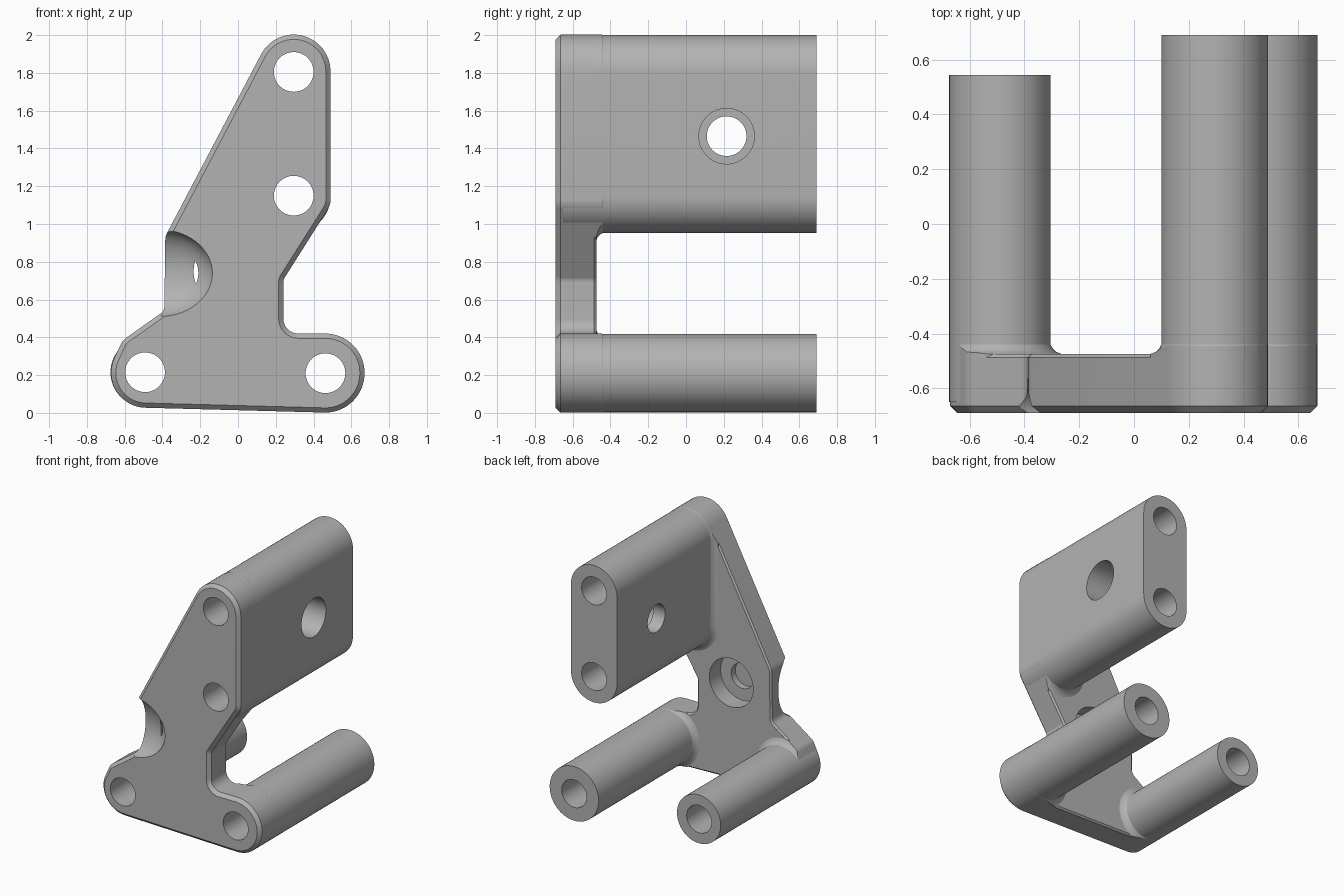
import bpy, bmesh, math
from mathutils import Vector

if "Cube" in bpy.data.objects:
    bpy.data.objects.remove(bpy.data.objects["Cube"])

grey = bpy.data.materials.new("plain grey")
grey.use_nodes = True
GREY = (0.45, 0.45, 0.45, 1)
grey.diffuse_color = GREY
grey.node_tree.nodes["Principled BSDF"].inputs["Base Color"].default_value = GREY


def rounded(corners, steps=16):
    """Closed outline from (x, z, radius) corners, each replaced by an arc."""
    pts = []
    n = len(corners)
    for i, (x, z, r) in enumerate(corners):
        p = Vector((x, z))
        a = (Vector(corners[i - 1][:2]) - p).normalized()
        b = (Vector(corners[(i + 1) % n][:2]) - p).normalized()
        half = a.angle(b) / 2
        c = p + (a + b).normalized() * r / math.sin(half)
        start = p + a * r / math.tan(half) - c
        end = p + b * r / math.tan(half) - c
        sweep = math.atan2(start.x * end.y - start.y * end.x, start.dot(end))
        for k in range(steps + 1):
            t = sweep * k / steps
            s, q = math.sin(t), math.cos(t)
            pts.append(c + Vector((start.x * q - start.y * s, start.x * s + start.y * q)))
    return pts


def inset(pts, d):
    """Shrink a counter-clockwise outline by d."""
    out = []
    for i, p in enumerate(pts):
        e = (pts[(i + 1) % len(pts)] - pts[i - 1]).normalized()
        out.append(p + Vector((-e.y, e.x)) * d)
    return out


def stadium(x, z0, z1, r, steps=32):
    """Counter-clockwise slot outline; a circle when z0 equals z1."""
    pts = []
    for z, first in ((z1, 0), (z0, math.pi)):
        for k in range(steps + (z0 != z1)):
            t = first + math.pi * k / steps
            pts.append(Vector((x + r * math.cos(t), z + r * math.sin(t))))
    return pts


def loft(name, rings):
    """Solid through (outline, y) rings."""
    bm = bmesh.new()
    loops = [[bm.verts.new((p.x, y, p.y)) for p in pts] for pts, y in rings]
    for lo, hi in zip(loops, loops[1:]):
        for i in range(len(lo)):
            j = (i + 1) % len(lo)
            bm.faces.new((lo[i], lo[j], hi[j], hi[i]))
    bm.faces.new(loops[0])
    bm.faces.new(loops[-1])
    bmesh.ops.recalc_face_normals(bm, faces=bm.faces)
    mesh = bpy.data.meshes.new(name)
    bm.to_mesh(mesh)
    bm.free()
    mesh.materials.append(grey)
    ob = bpy.data.objects.new(name, mesh)
    bpy.context.collection.objects.link(ob)
    return ob


def select(ob):
    bpy.ops.object.select_all(action='DESELECT')
    ob.select_set(True)
    bpy.context.view_layer.objects.active = ob


def boolean(ob, tool, operation='DIFFERENCE'):
    select(ob)
    mod = ob.modifiers.new("cut", 'BOOLEAN')
    mod.operation = operation
    mod.solver = 'EXACT'
    mod.object = tool
    bpy.ops.object.modifier_apply(modifier=mod.name)


def hole(x, z, r, y0=-1, y1=1):
    return loft("hole_cutter", [(stadium(x, z, z, r), y0), (stadium(x, z, z, r), y1)])


def cross_hole(r, x0, x1):
    ob = hole(0, 0, r, -x1, -x0)
    ob.rotation_euler.z = math.pi / 2
    ob.location = (0, 0.215, 1.465)
    return ob


FRONT, BACK = -0.69, -0.475

# Front plate with chamfered front edge
outline = rounded([
    (-0.775, 0.035, 0.185), (0.67, -0.004, 0.208), (0.67, 0.42, 0.208),
    (0.24, 0.42, 0.08), (0.24, 0.705, 0.05), (0.49, 1.1, 0.1),
    (0.49, 2.597, 0.195), (-0.385, 0.935, 0.1), (-0.39, 0.54, 0.05),
    (-0.61, 0.385, 0.07)])
plate = loft("front_plate", [
    (inset(outline, 0.025), FRONT), (outline, FRONT + 0.025),
    (outline, BACK - 0.012), (inset(outline, 0.012), BACK)])

# Bosses: x, lower z, upper z, radius, end y
bosses = {
    "upper_block": (0.295, 1.147, 1.805, 0.195, 0.69),
    "left_post": (0.463, 0.21, 0.21, 0.207, 0.69),
    "right_post": (-0.49, 0.215, 0.215, 0.185, 0.545)}
parts = [plate]
clip = loft("outline_clip", [(outline, BACK - 0.1), (outline, 0)])
for name, (x, z0, z1, r, end) in bosses.items():
    body = stadium(x, z0, z1, r)
    parts.append(loft(name, [(body, FRONT + 0.04), (body, end)]))
    # Small fillet where the boss meets the plate
    flare = loft(name + "_fillet", [
        (stadium(x, z0, z1, r + g), BACK + h)
        for g, h in ((0.04, -0.03), (0.04, 0), (0.02, 0.008), (0.008, 0.02), (-0.003, 0.04))])
    boolean(flare, clip, 'INTERSECT')
    parts.append(flare)

# Bores running front to back
cutters = [hole(x, z, 0.105) for x, z in
           ((0.295, 1.805), (0.295, 1.15), (0.463, 0.21), (-0.492, 0.215))]
# Stepped blind recess in the back of the plate
recess = [hole(-0.05, 0.75, 0.185, -0.61, -0.3), hole(-0.05, 0.75, 0.095, -0.66, -0.3)]
for part in parts:
    for tool in cutters:
        boolean(part, tool)
for tool in recess:
    boolean(plate, tool)

# Counterbored cross hole through the block
cross = [cross_hole(0.105, -0.2, 0.8), cross_hole(0.147, 0.2, 0.8)]
bpy.context.view_layer.update()
for tool in cross:
    boolean(parts[1], tool)

# Scooped hollow at the plate edge
bpy.ops.mesh.primitive_uv_sphere_add(segments=64, ring_count=32, radius=1,
                                     location=(-0.42, -0.72, 0.74))
scoop = bpy.context.object
scoop.scale = (0.29, 0.16, 0.235)
bpy.context.view_layer.update()
boolean(plate, scoop)

for tool in cutters + recess + cross + [clip, scoop]:
    bpy.data.objects.remove(tool)
for part in parts:
    select(part)
    bpy.ops.object.shade_smooth_by_angle(angle=math.radians(25))
